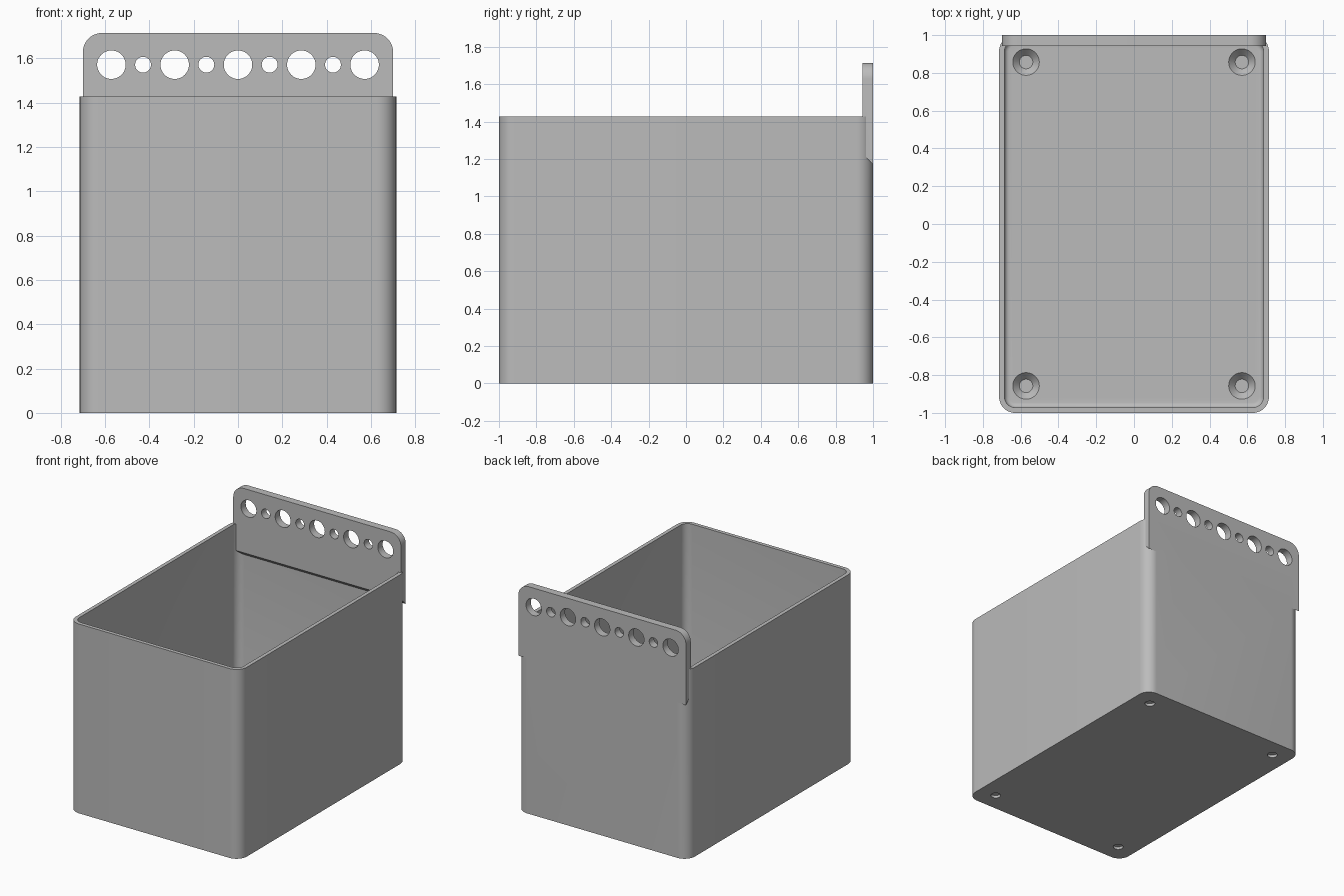
import bpy, bmesh, math
from mathutils import Matrix, Vector

cube = bpy.data.objects.get("Cube")
if cube:
    bpy.data.objects.remove(cube, do_unlink=True)

MM = 2 / 70  # one design unit: 70 long, 50 wide, 60 tall

grey = bpy.data.materials.new("plain_grey")
grey.use_nodes = True
grey.diffuse_color = (0.5, 0.5, 0.5, 1)
grey.node_tree.nodes["Principled BSDF"].inputs["Base Color"].default_value = grey.diffuse_color


def finish(name, bm):
    bmesh.ops.recalc_face_normals(bm, faces=bm.faces)
    mesh = bpy.data.meshes.new(name)
    bm.to_mesh(mesh)
    bm.free()
    mesh.materials.append(grey)
    ob = bpy.data.objects.new(name, mesh)
    bpy.context.collection.objects.link(ob)
    return ob


def rounded_box(name, hx, hy, z0, z1, radius, fillet=0):
    """Box with rounded upright edges and an optional fillet round its base."""
    bm = bmesh.new()
    size = Matrix.Diagonal((2 * hx, 2 * hy, z1 - z0, 1))
    bmesh.ops.create_cube(bm, size=1, matrix=Matrix.Translation((0, 0, (z0 + z1) / 2)) @ size)
    upright = [e for e in bm.edges if abs(e.verts[0].co.z - e.verts[1].co.z) > 0.1]
    bmesh.ops.bevel(bm, geom=upright, offset=radius, segments=12, profile=0.5, affect='EDGES')
    if fillet:
        base = [e for e in bm.edges if all(v.co.z < z0 + 1e-4 for v in e.verts)]
        bmesh.ops.bevel(bm, geom=base, offset=fillet, segments=5, profile=0.5, affect='EDGES')
    return finish(name, bm)


def add_cone(bm, centre, axis, r1, r2, depth):
    turn = Vector((0, 0, 1)).rotation_difference(Vector(axis)).to_matrix().to_4x4()
    bmesh.ops.create_cone(bm, cap_ends=True, segments=48, radius1=r1, radius2=r2,
                          depth=depth, matrix=Matrix.Translation(centre) @ turn)


def combine(target, tool, operation):
    mod = target.modifiers.new(tool.name, 'BOOLEAN')
    mod.operation, mod.solver, mod.object = operation, 'EXACT', tool
    bpy.context.view_layer.update()
    graph = bpy.context.evaluated_depsgraph_get()
    result = bpy.data.meshes.new_from_object(target.evaluated_get(graph))
    target.modifiers.clear()
    target.data = result
    bpy.data.objects.remove(tool, do_unlink=True)


# Open bin: shell minus cavity
bin_body = rounded_box("storage_bin", 25 * MM, 35 * MM, 0, 50 * MM, 3 * MM)
cavity = rounded_box("cavity_cutter", 24 * MM, 34 * MM, 2 * MM, 55 * MM, 2 * MM, 0.9 * MM)
combine(bin_body, cavity, 'DIFFERENCE')

# Hanging plate: side profile with a sloped underside, pulled across the back
bm = bmesh.new()
profile = [(33, 43), (35, 41), (35, 60), (33, 60)]
side = bm.faces.new([bm.verts.new((-24.5 * MM, y * MM, z * MM)) for y, z in profile])
pulled = bmesh.ops.extrude_face_region(bm, geom=[side])["geom"]
bmesh.ops.translate(bm, vec=(49 * MM, 0, 0),
                    verts=[g for g in pulled if isinstance(g, bmesh.types.BMVert)])
corners = [e for e in bm.edges if all(v.co.z > 59.9 * MM for v in e.verts)
           and abs(e.verts[0].co.x - e.verts[1].co.x) < 1e-4]
bmesh.ops.bevel(bm, geom=corners, offset=3 * MM, segments=12, profile=0.5, affect='EDGES')
combine(bin_body, finish("hanging_plate", bm), 'UNION')

# Row of alternating large and small hanging holes
bm = bmesh.new()
for i in range(-4, 5):
    r = (1.25 if i % 2 else 2.25) * MM
    add_cone(bm, (i * 5 * MM, 34 * MM, 55 * MM), (0, 1, 0), r, r, 6 * MM)

# Countersunk screw holes in the floor
for sx in (-1, 1):
    for sy in (-1, 1):
        x, y = sx * 20 * MM, sy * 30 * MM
        add_cone(bm, (x, y, 0), (0, 0, 1), 1.25 * MM, 1.25 * MM, 1.6 * MM)
        add_cone(bm, (x, y, 1.4 * MM), (0, 0, 1), 1.25 * MM, 2.55 * MM, 1.4 * MM)
combine(bin_body, finish("hole_cutter", bm), 'DIFFERENCE')

# Smooth shading with crisp edges
bpy.ops.object.select_all(action='DESELECT')
bin_body.select_set(True)
bpy.context.view_layer.objects.active = bin_body
bpy.ops.object.shade_smooth_by_angle(angle=math.radians(30))
